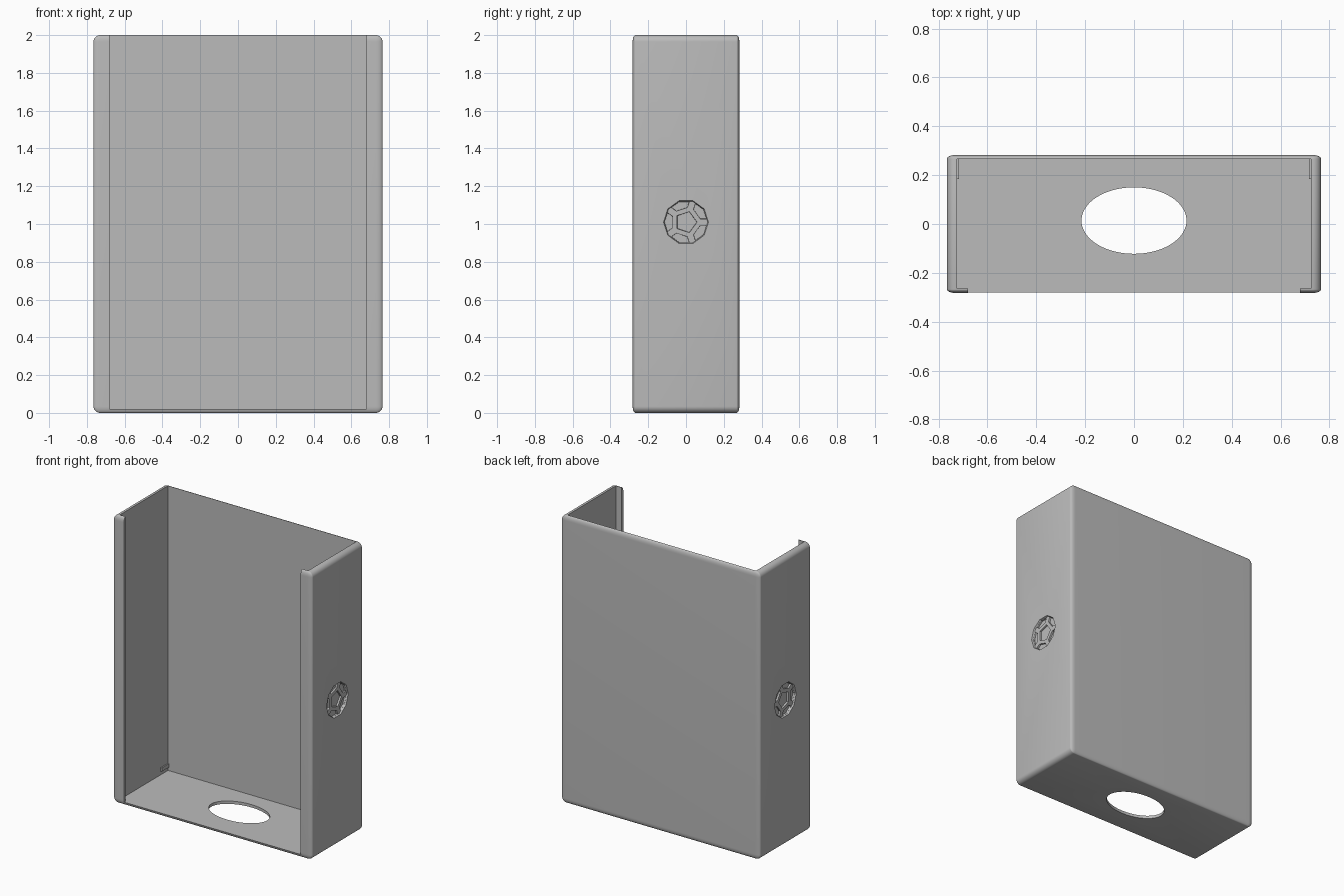
import bpy, bmesh
from math import sin, cos, pi
from mathutils import Vector

if "Cube" in bpy.data.objects:
    bpy.data.objects.remove(bpy.data.objects["Cube"])

grey = bpy.data.materials.new("plain_grey")
grey.use_nodes = True
colour = (0.5, 0.5, 0.5, 1)
grey.diffuse_color = colour
grey.node_tree.nodes["Principled BSDF"].inputs["Base Color"].default_value = colour


def add(name, bm):
    bmesh.ops.recalc_face_normals(bm, faces=bm.faces[:])
    mesh = bpy.data.meshes.new(name)
    bm.to_mesh(mesh)
    bm.free()
    mesh.materials.append(grey)
    ob = bpy.data.objects.new(name, mesh)
    bpy.context.collection.objects.link(ob)
    return ob


def box_mesh(lo, hi):
    bm = bmesh.new()
    bmesh.ops.create_cube(bm, size=1)
    lo, hi = Vector(lo), Vector(hi)
    for v in bm.verts:
        v.co = (lo + hi) / 2 + v.co * (hi - lo)
    return bm


def loft(name, ring_a, ring_b):
    bm = bmesh.new()
    a = [bm.verts.new(p) for p in ring_a]
    b = [bm.verts.new(p) for p in ring_b]
    n = len(a)
    bm.faces.new(a)
    bm.faces.new(b[::-1])
    for i in range(n):
        bm.faces.new((a[i], b[i], b[(i + 1) % n], a[(i + 1) % n]))
    return add(name, bm)


def cut(target, cutter):
    cutter.hide_render = True
    mod = target.modifiers.new("cut", "BOOLEAN")
    mod.operation, mod.solver, mod.object = "DIFFERENCE", "EXACT", cutter
    bpy.context.view_layer.update()
    graph = bpy.context.evaluated_depsgraph_get()
    result = bpy.data.meshes.new_from_object(target.evaluated_get(graph))
    target.modifiers.remove(mod)
    target.data = result
    bpy.data.objects.remove(cutter)


# Outer shell: rounded box, flattened in depth after bevelling
W, D, H, FLAT = 0.765, 0.2825, 2.0, 0.43
bm = box_mesh((-W, -D / FLAT, 0), (W, D / FLAT, H))
bmesh.ops.bevel(bm, geom=bm.edges[:], offset=0.035, segments=8,
                profile=0.5, affect="EDGES")
for v in bm.verts:
    v.co.y *= FLAT
shell = add("holder_shell", bm)

# Inner cavity, front opening between the lips, and oval hole in the floor
cut(shell, add("cavity", box_mesh((-0.725, -0.264, 0.02), (0.725, 0.266, 2.2))))
cut(shell, add("opening", box_mesh((-0.68, -0.5, 0.02), (0.68, 0, 2.2))))
oval = [(0.215 * cos(t), 0.014 + 0.136 * sin(t))
        for t in (2 * pi * i / 72 for i in range(72))]
cut(shell, loft("floor_hole", [(x, y, -0.1) for x, y in oval],
                [(x, y, 0.1) for x, y in oval]))

# Faceted round vent relief: ten-sided pocket with six deeper panels
R = 0.125


def polar(r, step):
    return Vector((r * cos(step * pi / 5), r * sin(step * pi / 5)))


def recess(side, pts, shrink, depth):
    mid = sum(pts, Vector((0, 0))) / len(pts)

    def ring(x, s):
        flat = [mid + (p - mid) * s for p in pts]
        return [(side * x, p.x, 1.01 + p.y) for p in flat]
    cut(shell, loft("relief", ring(0.78, shrink), ring(W - depth, shrink * 0.92)))


for side in (-1, 1):
    recess(side, [polar(R, i) for i in range(10)], 1, 0.01)
    recess(side, [polar(R * 0.618, 2 * i) for i in range(5)], 0.8, 0.022)
    for i in range(0, 10, 2):
        recess(side, [polar(R * 0.618, i), polar(R, i), polar(R, i + 1),
                      polar(R, i + 2), polar(R * 0.618, i + 2)], 0.72, 0.022)

# Small support ribs low on the inner side walls
for side, name in ((1, "left_rib"), (-1, "right_rib")):
    xs = sorted((side * 0.716, side * 0.735))
    add(name, box_mesh((xs[0], 0.185, 0.045), (xs[1], 0.272, 0.07)))

bpy.ops.object.select_all(action="DESELECT")
shell.select_set(True)
bpy.context.view_layer.objects.active = shell
bpy.ops.object.shade_smooth_by_angle(angle=pi / 6)
